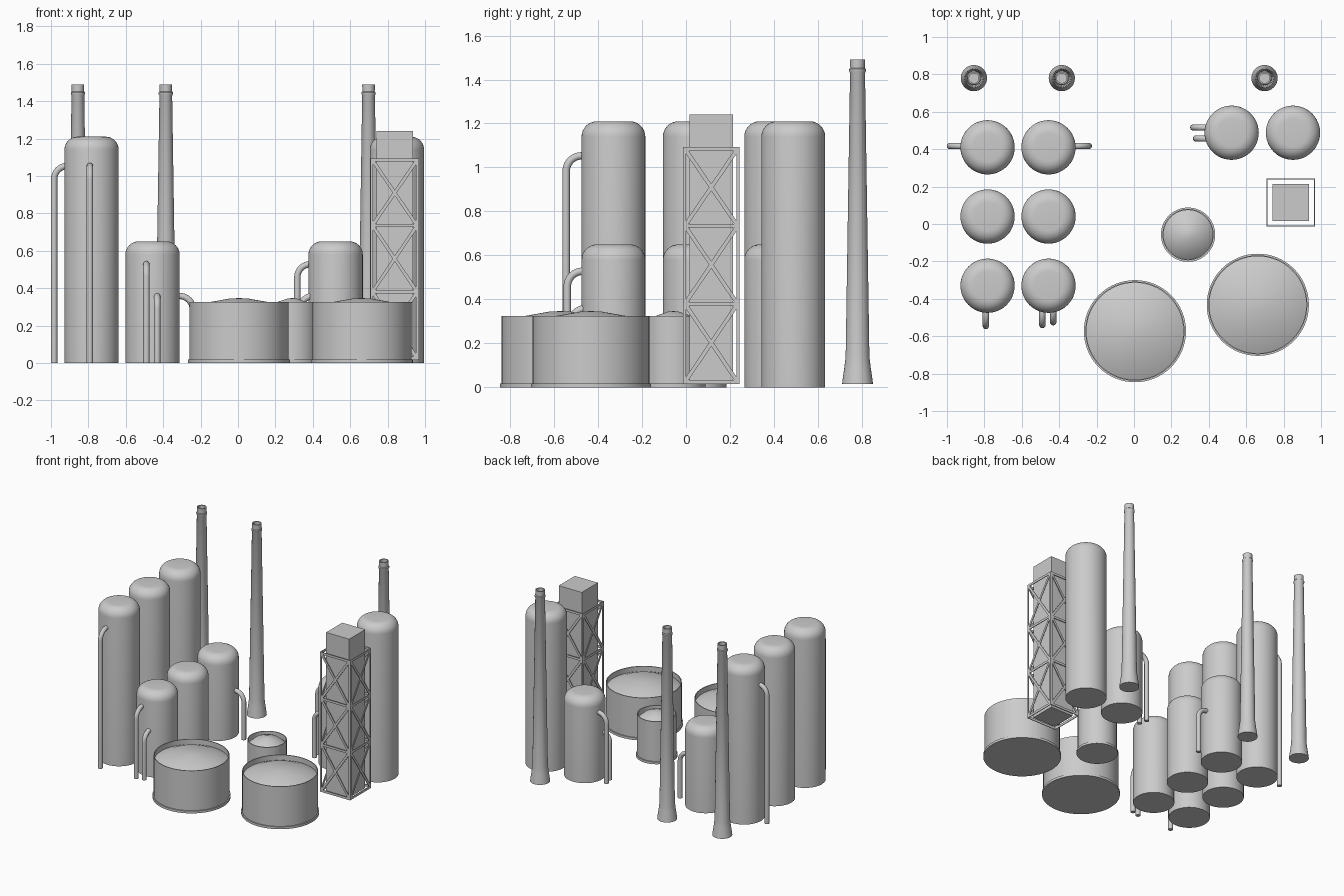
import bpy, bmesh
from math import sin, cos, pi, radians
from mathutils import Vector

if "Cube" in bpy.data.objects:
    bpy.data.objects.remove(bpy.data.objects["Cube"])


def finish(name, bm, loc=(0, 0, 0), smooth=True):
    bmesh.ops.recalc_face_normals(bm, faces=bm.faces)
    me = bpy.data.meshes.new(name)
    bm.to_mesh(me)
    bm.free()
    ob = bpy.data.objects.new(name, me)
    ob.location = loc
    bpy.context.collection.objects.link(ob)
    if smooth:
        bpy.ops.object.select_all(action='DESELECT')
        ob.select_set(True)
        bpy.context.view_layer.objects.active = ob
        bpy.ops.object.shade_smooth_by_angle(angle=radians(35))
    return ob


def lathe(name, profile, loc, n=48):
    """Revolve (radius, z) points about z; radius 0 becomes a pole."""
    bm = bmesh.new()
    rings = []
    for r, z in profile:
        if r == 0:
            rings.append([bm.verts.new((0, 0, z))] * n)
        else:
            rings.append([bm.verts.new((r * cos(2 * pi * i / n), r * sin(2 * pi * i / n), z))
                          for i in range(n)])
    for a, b in zip(rings, rings[1:]):
        for i in range(n):
            j = (i + 1) % n
            bm.faces.new(list(dict.fromkeys((a[i], a[j], b[j], b[i]))))
    return finish(name, bm, loc)


def vessel(name, x, y, h, r=0.145, c=0.07):
    dome = [(r - c + c * cos(t * pi / 16), h - c + c * sin(t * pi / 16)) for t in range(9)]
    lathe(name, [(0, 0), (r, 0)] + dome + [(0, h)], (x, y, 0))


def storage_tank(name, x, y, r):
    w = r - 0.008
    i = w - 0.006
    lathe(name, [(0, 0), (r, 0), (r, 0.018), (w, 0.018), (w, 0.325), (i, 0.325), (i, 0.285),
                 (i * 0.68, 0.322), (i * 0.2, 0.344), (0, 0.347)], (x, y, 0), 64)


def chimney(name, x, y):
    lathe(name, [(0, 0.016), (0.07, 0.016), (0.068, 0.035), (0.06, 0.09), (0.054, 0.14),
                 (0.034, 1.43), (0.038, 1.437), (0.038, 1.447), (0.033, 1.452), (0.034, 1.49),
                 (0.026, 1.49), (0.026, 1.38), (0, 1.38)], (x, y, 0), 32)


def hook_pipe(name, base, direction, top, r=0.017, bend=0.07):
    """Pipe rising from the ground and bending over into a vessel."""
    d = Vector(direction)
    up = Vector((0, 0, 1))
    base = Vector(base)
    zc = top - r
    corner = base + up * (zc - bend) + d * bend
    path = [(base, up)]
    for k in range(9):
        a = k * pi / 16
        path.append((corner - d * bend * cos(a) + up * bend * sin(a), up * cos(a) + d * sin(a)))
    path.append((base + up * zc + d * 0.10, d))
    side = up.cross(d)
    bm = bmesh.new()
    n = 16
    rings = []
    for p, t in path:
        q = t.cross(side)
        rings.append([bm.verts.new(p + r * (side * cos(2 * pi * i / n) + q * sin(2 * pi * i / n)))
                      for i in range(n)])
    for a, b in zip(rings, rings[1:]):
        for i in range(n):
            bm.faces.new((a[i], a[(i + 1) % n], b[(i + 1) % n], b[i]))
    bm.faces.new(rings[0])
    bm.faces.new(rings[-1])
    finish(name, bm)


def box(bm, lo, hi):
    lo, hi = Vector(lo), Vector(hi)
    vs = bmesh.ops.create_cube(bm, size=1)['verts']
    bmesh.ops.scale(bm, vec=hi - lo, verts=vs)
    bmesh.ops.translate(bm, vec=(lo + hi) / 2, verts=vs)


def strip(bm, a, b, normal, width=0.018, thick=0.005):
    """Flat bar from a to b lying in the plane with the given normal."""
    a, b, nrm = Vector(a), Vector(b), Vector(normal)
    s = (b - a).normalized().cross(nrm) * width / 2
    t = nrm * thick / 2
    vs = [bm.verts.new(p + i * s + j * t) for p in (a, b)
          for i, j in ((-1, -1), (1, -1), (1, 1), (-1, 1))]
    for f in ((0, 1, 2, 3), (7, 6, 5, 4), (0, 4, 5, 1), (1, 5, 6, 2), (2, 6, 7, 3), (3, 7, 4, 0)):
        bm.faces.new([vs[k] for k in f])


# Left block: a tall row and a short row of vessels
for i, y in enumerate((0.41, 0.04, -0.33)):
    vessel(f"tall_vessel_{i}", -0.783, y, 1.21)
    vessel(f"short_vessel_{i}", -0.457, y, 0.65)
# Right pair
vessel("tall_vessel_right", 0.85, 0.488, 1.21)
vessel("short_vessel_right", 0.522, 0.488, 0.65)

# Open-topped storage tanks with sunken conical roofs
storage_tank("storage_tank_front", 0.005, -0.573, 0.273)
storage_tank("storage_tank_right", 0.662, -0.432, 0.273)
storage_tank("storage_tank_small", 0.289, -0.057, 0.145)

# Chimneys along the back
for i, x in enumerate((-0.856, -0.386, 0.698)):
    chimney(f"chimney_{i}", x, 0.78)

# Pipes hooked into the vessels
hook_pipe("pipe_left", (-0.983, 0.417, 0), (1, 0, 0), 1.07)
hook_pipe("pipe_inner", (-0.242, 0.417, 0), (-1, 0, 0), 0.375)
hook_pipe("pipe_front_tall", (-0.792, -0.545, 0), (0, 1, 0), 1.07)
hook_pipe("pipe_front_high", (-0.49, -0.54, 0), (0, 1, 0), 0.545)
hook_pipe("pipe_front_low", (-0.432, -0.525, 0), (0, 1, 0), 0.375)
hook_pipe("pipe_right_high", (0.317, 0.516, 0), (1, 0, 0), 0.545)
hook_pipe("pipe_right_low", (0.332, 0.457, 0), (1, 0, 0), 0.375)

# Lattice tower: inner shaft with thin braced frame
tower = (0.838, 0.115, 0)
bm = bmesh.new()
box(bm, (-0.098, -0.098, 0.018), (0.098, 0.098, 1.24))
finish("tower_shaft", bm, tower, False)

bm = bmesh.new()
e = 0.126
levels = (0.025, 0.38, 0.735, 1.085)
for nrm, u in (((1, 0, 0), (0, 1, 0)), ((-1, 0, 0), (0, 1, 0)),
               ((0, 1, 0), (1, 0, 0)), ((0, -1, 0), (1, 0, 0))):
    o, u = Vector(nrm) * e, Vector(u) * e

    def pt(s, z):
        return o + u * s + Vector((0, 0, z))
    for s in (-0.96, 0.96):
        strip(bm, pt(s, 0.016), pt(s, 1.094), nrm, 0.012)
    for z in levels:
        strip(bm, pt(-1, z), pt(1, z), nrm)
    for z0, z1 in zip(levels, levels[1:]):
        strip(bm, pt(-0.95, z0), pt(0.95, z1), nrm)
        strip(bm, pt(0.95, z0), pt(-0.95, z1), nrm)
finish("tower_lattice", bm, tower, False)
